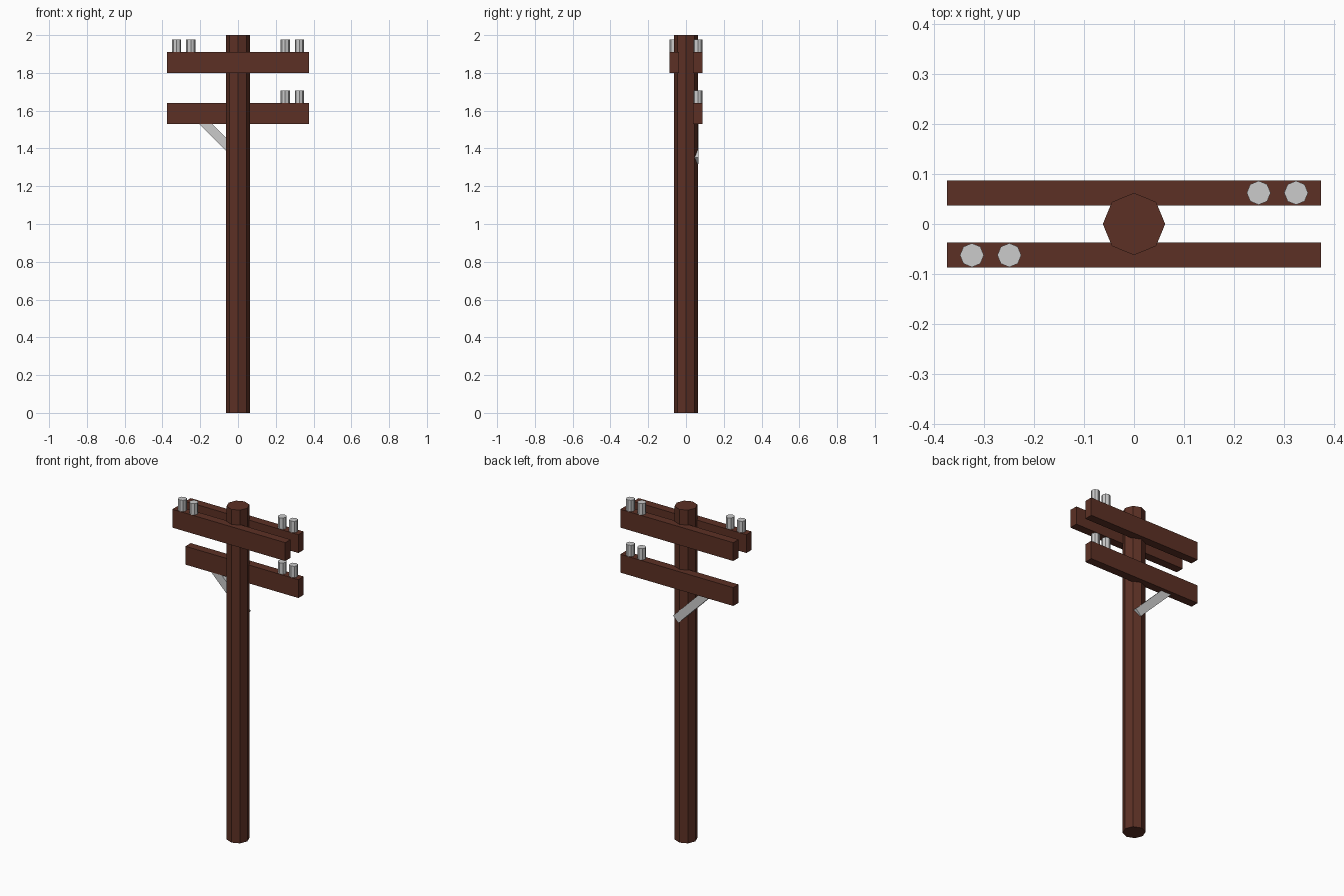
import bpy
from math import radians

if "Cube" in bpy.data.objects:
    bpy.data.objects.remove(bpy.data.objects["Cube"])

wood = bpy.data.materials.new("brown_wood")
wood.diffuse_color = (0.107, 0.03, 0.018, 1)
wood.use_nodes = True
wood.node_tree.nodes["Principled BSDF"].inputs["Base Color"].default_value = wood.diffuse_color


def box(name, center, size, mat=None, tilt=0):
    bpy.ops.mesh.primitive_cube_add(size=1, location=center)
    ob = bpy.context.object
    ob.name = name
    ob.scale = size
    ob.rotation_euler.y = tilt
    if mat:
        ob.data.materials.append(mat)
    return ob


def octagon_post(name, x, y, z0, z1, radius, mat=None):
    bpy.ops.mesh.primitive_cylinder_add(
        vertices=8, radius=radius, depth=z1 - z0, location=(x, y, (z0 + z1) / 2))
    ob = bpy.context.object
    ob.name = name
    if mat:
        ob.data.materials.append(mat)
    return ob


# Pole
octagon_post("pole", 0, 0, 0, 2, 0.0625, wood)

# Crossarms with a pair of insulators each: name, side in y, bottom z, side in x
for name, sy, z, sx in (("upper_front", -1, 1.80, -1),
                        ("upper_back", 1, 1.80, 1),
                        ("lower_back", 1, 1.53, 1)):
    y = sy * 0.0625
    box(name + "_crossarm", (0, y, z + 0.055), (0.75, 0.05, 0.11), wood)
    for i, x in enumerate((0.25, 0.325)):
        octagon_post(f"{name}_insulator_{i + 1}", sx * x, y, z + 0.10, z + 0.178, 0.024)

# Diagonal brace from the pole up into the lower crossarm
x0, z0, x1, z1 = 0.023, 1.335, -0.212, 1.57
length = ((x1 - x0) ** 2 + (z1 - z0) ** 2) ** 0.5
box("diagonal_brace", ((x0 + x1) / 2, 0.0525, (z0 + z1) / 2),
    (length, 0.025, 0.049), None, radians(45))
